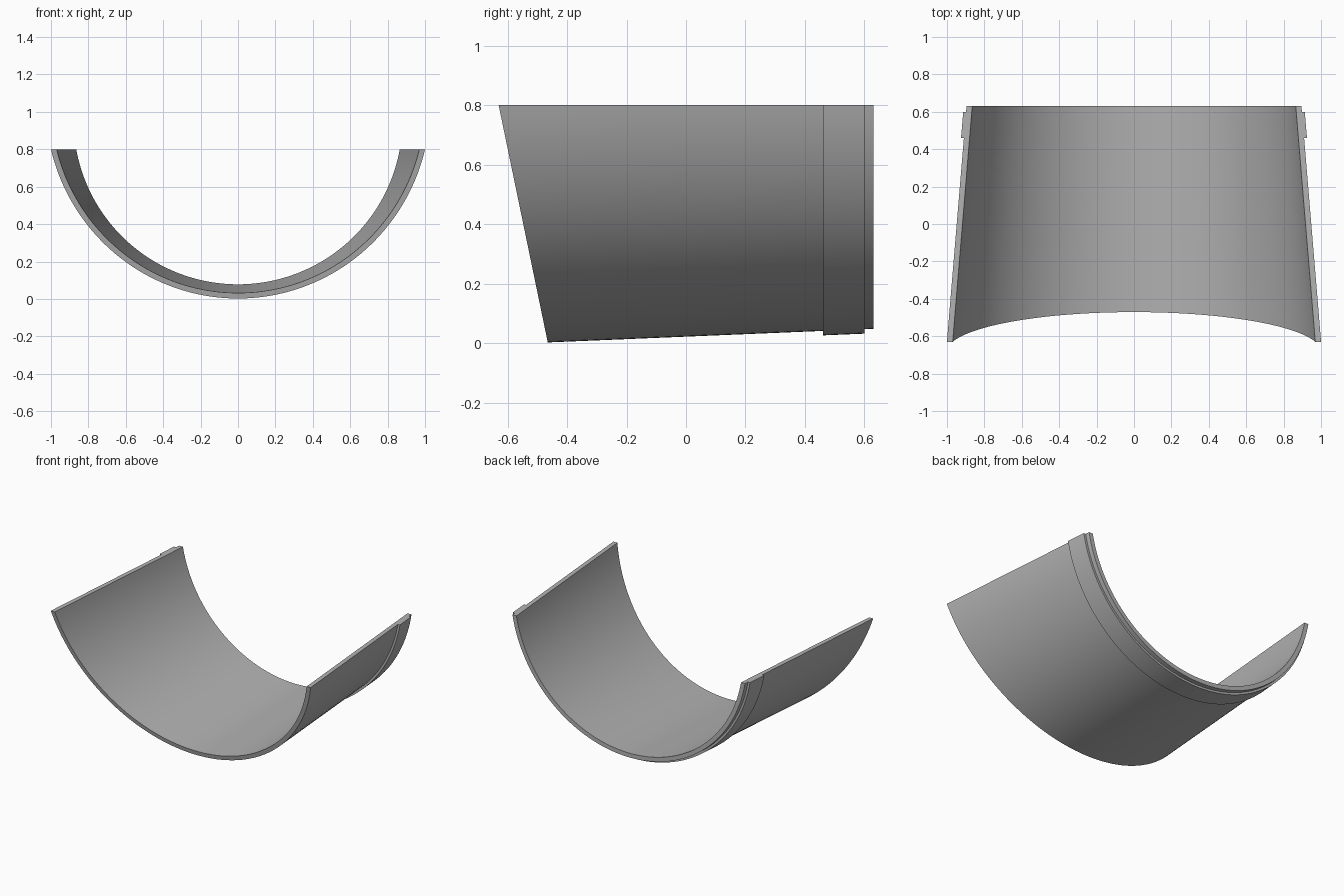
import bpy, bmesh, math

cube = bpy.data.objects.get("Cube")
if cube:
    bpy.data.objects.remove(cube, do_unlink=True)

TOP, BACK, FRONT = 0.8, 0.63, -0.63
BAND_START, BAND_END = 0.46, 0.60
WALL, RAISE, SLANT = 0.03, 0.015, 0.207
SEGMENTS = 96


def trough_point(t, y, offset):
    """Point on the tapered half pipe; t runs from -1 to 1 between the rims."""
    centre = 0.957 + 0.0495 * (BACK - y)
    radius = 0.909 + 0.0913 * (BACK - y) + offset
    angle = t * math.acos((centre - TOP) / radius)
    return radius * math.sin(angle), y, centre - radius * math.cos(angle)


def front_point(t, offset):
    """Point where the pipe meets the slanted front cut."""
    y = FRONT
    for _ in range(8):
        y = FRONT + SLANT * (TOP - trough_point(t, y, offset)[2])
    return trough_point(t, y, offset)


def section(t):
    """Closed wall section: outside with raised band, then inside."""
    outside = [(BAND_START, 0), (BAND_START, RAISE), (BAND_END, RAISE),
               (BAND_END, 0), (BACK, 0), (BACK, -WALL)]
    return ([front_point(t, 0)] + [trough_point(t, y, o) for y, o in outside]
            + [front_point(t, -WALL)])


# Curved trough wall with collar band
bm = bmesh.new()
rows = [[bm.verts.new(p) for p in section(2 * i / SEGMENTS - 1)]
        for i in range(SEGMENTS + 1)]
for a, b in zip(rows, rows[1:]):
    for j in range(len(a)):
        k = (j + 1) % len(a)
        bm.faces.new((a[j], a[k], b[k], b[j]))

# Flat rims
bm.faces.new(rows[0])
bm.faces.new(rows[-1])
bmesh.ops.recalc_face_normals(bm, faces=bm.faces)
mesh = bpy.data.meshes.new("trough_shell")
bm.to_mesh(mesh)
bm.free()
shell = bpy.data.objects.new("trough_shell", mesh)
bpy.context.collection.objects.link(shell)

# Plain grey
grey = bpy.data.materials.new("grey")
grey.use_nodes = True
colour = (0.45, 0.45, 0.45, 1)
grey.diffuse_color = colour
grey.node_tree.nodes["Principled BSDF"].inputs["Base Color"].default_value = colour
mesh.materials.append(grey)

# Smooth curve, crisp edges
bpy.ops.object.select_all(action="DESELECT")
shell.select_set(True)
bpy.context.view_layer.objects.active = shell
bpy.ops.object.shade_smooth_by_angle(angle=math.radians(30))
